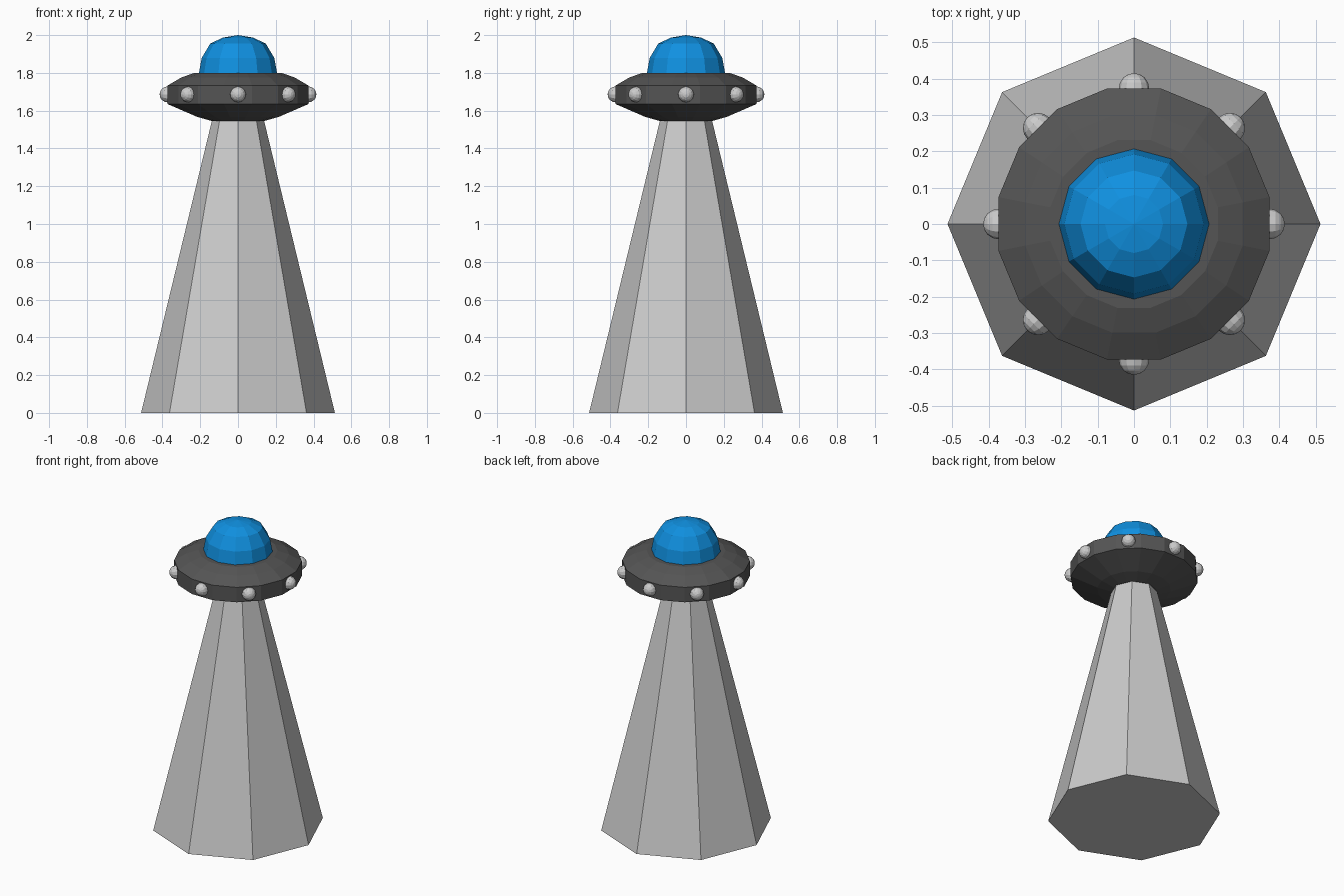
import bpy, bmesh
from math import sin, cos, pi, radians
from mathutils import Matrix, Vector

if "Cube" in bpy.data.objects:
    bpy.data.objects.remove(bpy.data.objects["Cube"])


def paint(obj, name, color):
    mat = bpy.data.materials.new(name)
    mat.diffuse_color = color
    mat.use_nodes = True
    mat.node_tree.nodes["Principled BSDF"].inputs["Base Color"].default_value = mat.diffuse_color
    obj.data.materials.append(mat)


def link(name, bm):
    bmesh.ops.recalc_face_normals(bm, faces=bm.faces)
    mesh = bpy.data.meshes.new(name)
    bm.to_mesh(mesh)
    bm.free()
    obj = bpy.data.objects.new(name, mesh)
    bpy.context.collection.objects.link(obj)
    return obj


def lathe(name, profile, sides, offset=0.0):
    """Closed faceted solid turned around z from (radius, z) points."""
    bm = bmesh.new()
    rings = []
    for r, z in profile:
        if r == 0:
            rings.append([bm.verts.new((0, 0, z))])
        else:
            rings.append([bm.verts.new((r * cos(offset + 2 * pi * i / sides),
                                        r * sin(offset + 2 * pi * i / sides), z))
                          for i in range(sides)])
    for a, b in zip(rings, rings[1:]):
        for i in range(sides):
            j = (i + 1) % sides
            if len(b) == 1:
                bm.faces.new((a[i], a[j], b[0]))
            else:
                bm.faces.new((a[i], a[j], b[j], b[i]))
    for ring in (rings[0], rings[-1]):
        if len(ring) > 1:
            bm.faces.new(ring)
    return link(name, bm)


# Eight-sided light beam standing on the ground
lathe("beam", [(0.513, 0.0), (0.138, 1.547)], 8)

# Sixteen-sided saucer with an upright rim
saucer = lathe("saucer", [(0.14, 1.545), (0.22, 1.567), (0.38, 1.635),
                          (0.38, 1.733), (0.305, 1.776), (0.235, 1.80)],
               16, radians(11.25))
paint(saucer, "dark_grey", (0.09, 0.09, 0.09, 1))

# Twelve-sided cockpit dome
dome = lathe("dome", [(0.207, 1.798), (0.192, 1.88), (0.147, 1.955),
                      (0.08, 1.987), (0, 2.0)], 12)
paint(dome, "blue", (0.005, 0.28, 0.75, 1))

# Eight lamps around the rim
for k in range(8):
    a = k * pi / 4
    bm = bmesh.new()
    place = (Matrix.Rotation(a, 4, 'Z') @ Matrix.Translation(Vector((0.373, 0, 1.686)))
             @ Matrix.Rotation(pi / 2, 4, 'Y'))
    bmesh.ops.create_uvsphere(bm, u_segments=12, v_segments=8, radius=0.042, matrix=place)
    link(f"rim_lamp_{k + 1}", bm)
